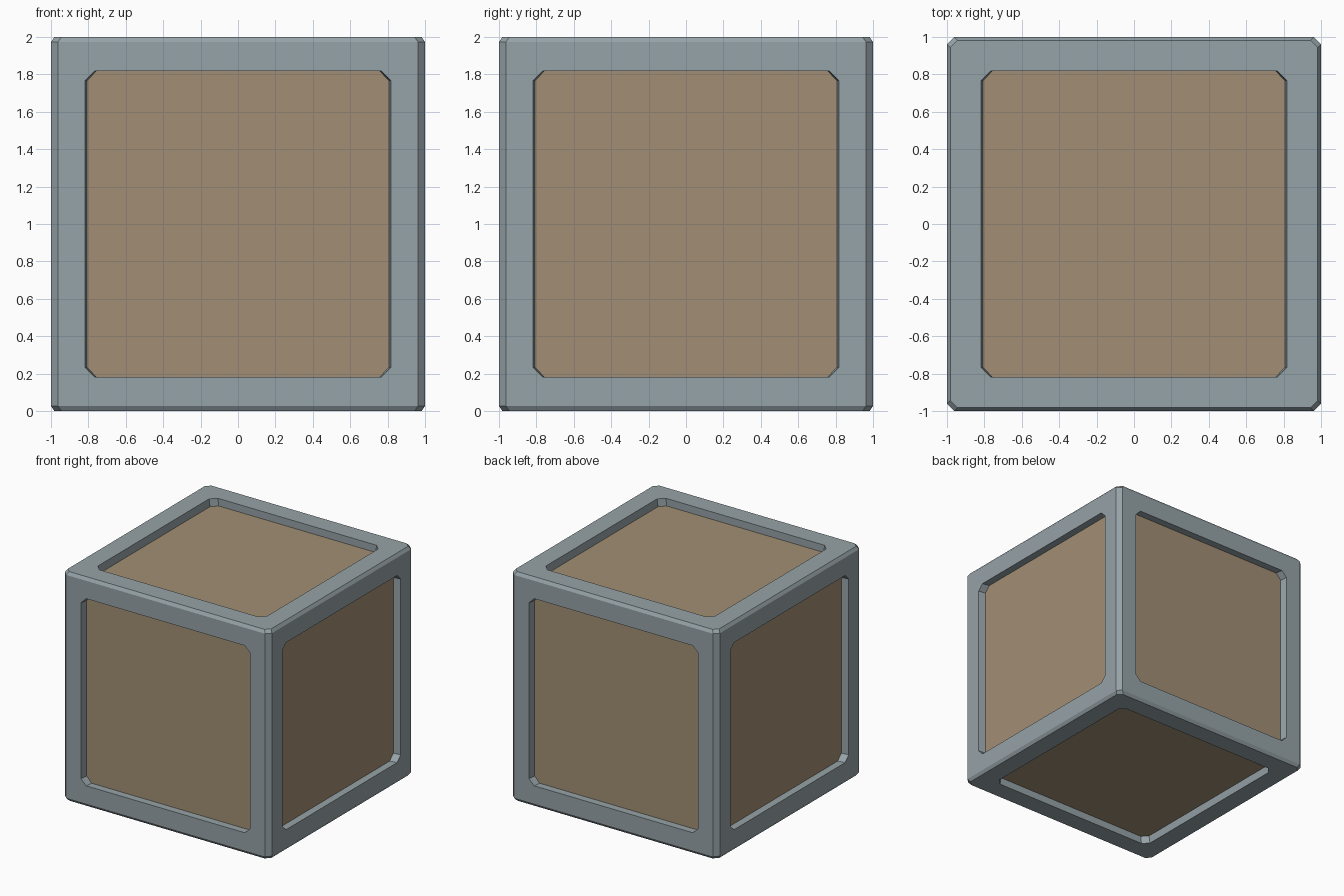
import bpy, bmesh
from mathutils import Vector

if "Cube" in bpy.data.objects:
    bpy.data.objects.remove(bpy.data.objects["Cube"])


def material(name, rgb):
    m = bpy.data.materials.new(name)
    m.diffuse_color = (*rgb, 1.0)
    m.use_nodes = True
    m.node_tree.nodes["Principled BSDF"].inputs["Base Color"].default_value = m.diffuse_color
    return m


frame_mat = material("blue grey frame", (0.305, 0.366, 0.392))
panel_mat = material("tan panel", (0.362, 0.275, 0.178))

CHAMFER = 0.038          # cut on the upright edges
INSET, DROP = 0.018, 0.027   # cut on the top and bottom edges
OPEN, CORNER = 0.817, 0.05   # half size of the openings and their corner cut
DEPTH, TAPER = 0.065, 0.988  # recess depth and sideways narrowing


def octagon(half, cut):
    """Eight 2D points of a square with cut corners, in order."""
    h, k = half, half - cut
    return [(h, -k), (h, k), (k, h), (-k, h), (-h, k), (-h, -k), (-k, -h), (k, -h)]


bm = bmesh.new()

# Crate body: stacked octagon rings
rings = []
for z, half in ((0, 1 - INSET), (DROP, 1), (2 - DROP, 1), (2, 1 - INSET)):
    rings.append([bm.verts.new((x, y, z)) for x, y in octagon(half, CHAMFER)])
for low, high in zip(rings, rings[1:]):
    for i in range(8):
        j = (i + 1) % 8
        bm.faces.new((low[i], low[j], high[j], high[i]))
bm.faces.new(rings[-1])
bm.faces.new(rings[0][::-1])
bm.normal_update()

# Recessed panel with cut corners on each of the six large sides
centre = Vector((0, 0, 1))
for face in [f for f in bm.faces if f.calc_area() > 1]:
    n = face.normal.copy()
    u = Vector((0, 1, 0)) if abs(n.x) > 0.5 else Vector((1, 0, 0))
    v = n.cross(u)
    outer_verts = list(face.verts)
    bmesh.ops.delete(bm, geom=[face], context='FACES_ONLY')
    pts = octagon(OPEN, CORNER)
    rim = [bm.verts.new(centre + n + u * a + v * b) for a, b in pts]
    floor = [bm.verts.new(centre + n * (1 - DEPTH) + u * a * TAPER + v * b) for a, b in pts]
    outer = [min(outer_verts, key=lambda w: (w.co - r.co).length) for r in rim]
    for i in range(8):
        j = (i + 1) % 8
        bm.faces.new(list(dict.fromkeys((outer[i], outer[j], rim[j], rim[i]))))
        bm.faces.new((rim[i], rim[j], floor[j], floor[i]))
    bm.faces.new(floor).material_index = 1

bmesh.ops.recalc_face_normals(bm, faces=bm.faces[:])
mesh = bpy.data.meshes.new("panelled_crate")
bm.to_mesh(mesh)
bm.free()
mesh.materials.append(frame_mat)
mesh.materials.append(panel_mat)
crate = bpy.data.objects.new("panelled_crate", mesh)
bpy.context.collection.objects.link(crate)
